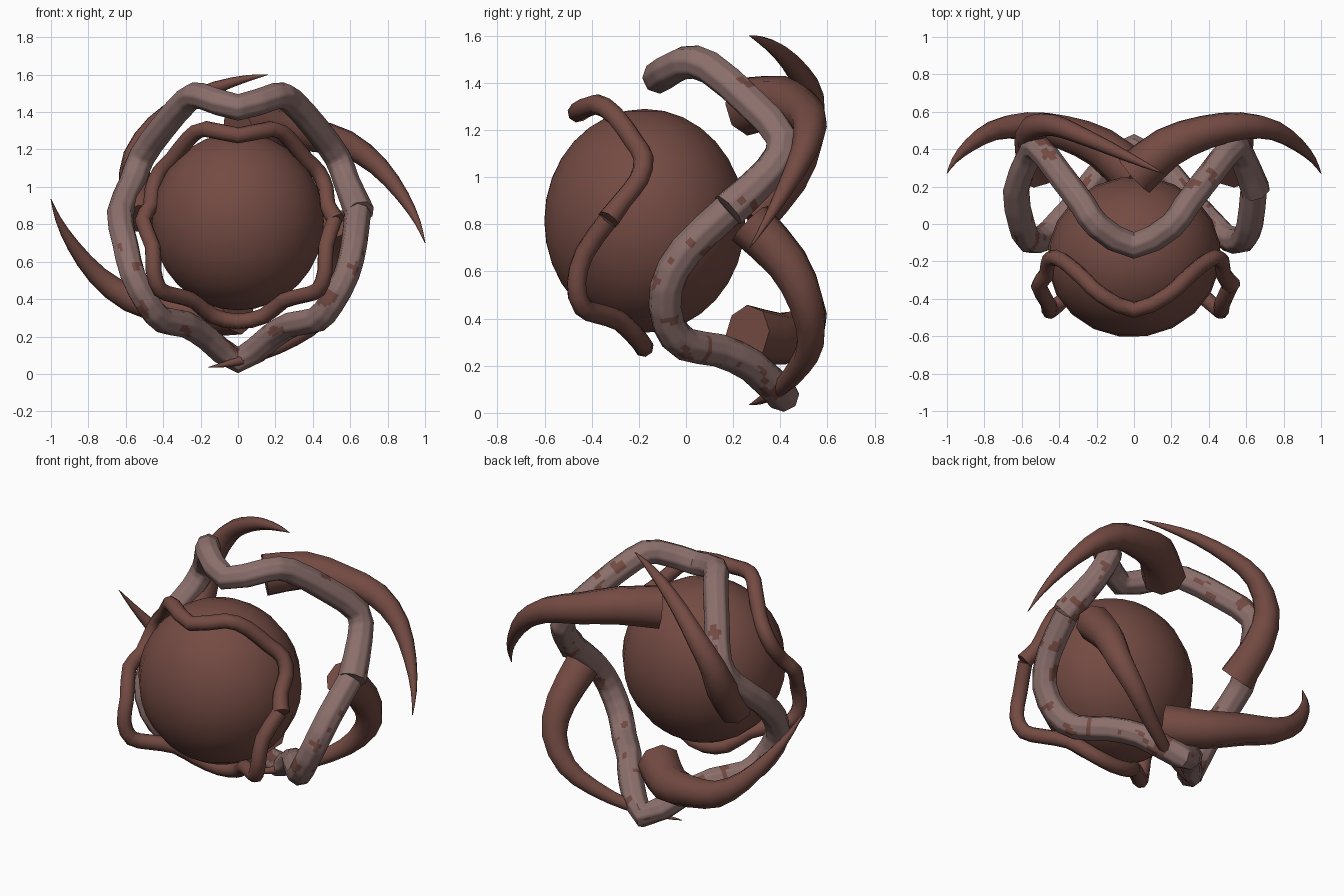
import bpy, bmesh, math
from mathutils import Vector, noise

cube = bpy.data.objects.get("Cube")
if cube:
    bpy.data.objects.remove(cube, do_unlink=True)


def material(name, rgb):
    m = bpy.data.materials.new(name)
    m.use_nodes = True
    m.diffuse_color = (*rgb, 1)
    bsdf = m.node_tree.nodes["Principled BSDF"]
    bsdf.inputs["Base Color"].default_value = (*rgb, 1)
    bsdf.inputs["Roughness"].default_value = 0.8
    return m


brown = material("red_brown", (0.175, 0.07, 0.056))
grey = material("grey_brown", (0.26, 0.16, 0.15))


def finish(obj, angle):
    bpy.ops.object.select_all(action="DESELECT")
    obj.select_set(True)
    bpy.context.view_layer.objects.active = obj
    bpy.ops.object.shade_smooth_by_angle(angle=math.radians(angle))


def smooth_path(path, radii, steps=2):
    """Catmull-Rom refinement of a path and its radii."""
    pts = [Vector((*p, r)) for p, r in zip(path, radii)]
    out = []
    for i in range(len(pts) - 1):
        b, c = pts[i], pts[i + 1]
        a = pts[i - 1] if i else b * 2 - c
        d = pts[i + 2] if i + 2 < len(pts) else c * 2 - b
        for k in range(steps):
            t = k / steps
            out.append((b * 2 + (c - a) * t + (a * 2 - b * 5 + c * 4 - d) * t * t
                        + (b * 3 - a - c * 3 + d) * t ** 3) / 2)
    out.append(pts[-1])
    return [p.xyz for p in out], [max(p.w, 0.002) for p in out]


def tube(name, path, radii, mats, sides=8, patches=False):
    """Sweep a polygon along a smoothed path with twist-free frames and capped ends."""
    path, radii = smooth_path(path, radii)
    bm = bmesh.new()
    rings, normal = [], Vector((0, 1, 0))
    for i, p in enumerate(path):
        tangent = (path[min(i + 1, len(path) - 1)] - path[max(i - 1, 0)]).normalized()
        normal = (normal - tangent * normal.dot(tangent)).normalized()
        side = tangent.cross(normal)
        angles = [math.tau * k / sides for k in range(sides)]
        rings.append([bm.verts.new(p + (normal * math.cos(a) + side * math.sin(a)) * radii[i])
                      for a in angles])
    for lo, hi in zip(rings, rings[1:]):
        for k in range(sides):
            n = (k + 1) % sides
            bm.faces.new((lo[k], lo[n], hi[n], hi[k]))
    bm.faces.new(rings[0][::-1])
    bm.faces.new(rings[-1])
    bmesh.ops.recalc_face_normals(bm, faces=bm.faces[:])
    if patches:
        # blotches of the darker colour on the lower and rear areas
        bmesh.ops.subdivide_edges(bm, edges=bm.edges[:], cuts=3, use_grid_fill=True)
        bm.normal_update()
        for f in bm.faces:
            c = f.calc_center_median()
            area = c.z < 0.75 or (c.y > 0.2 and f.normal.y > 0)
            f.material_index = int(area and noise.noise(c * 11) > 0.36)
    mesh = bpy.data.meshes.new(name)
    bm.to_mesh(mesh)
    bm.free()
    for m in mats:
        mesh.materials.append(m)
    obj = bpy.data.objects.new(name, mesh)
    bpy.context.collection.objects.link(obj)
    finish(obj, 50)
    return obj


def wavy_ring(name, half, seam, radius, mats, patches=False):
    """Mirror a half path into a loop that starts and ends at the seam."""
    left = [(-x * 0.97, y, z) for x, y, z in half[-2:0:-1]]
    loop = half + left
    path = loop[seam::-1] + loop[:seam - 1:-1]
    path[-1] = (path[-1][0] - 0.01, *path[-1][1:])
    radii = [radius] * len(path)
    radii[0] = radius * 1.15
    return tube(name, path, radii, mats, patches=patches)


# Central ball
bpy.ops.mesh.primitive_uv_sphere_add(segments=20, ring_count=16, radius=1,
                                     location=(0, -0.175, 0.815),
                                     rotation=(0, 0, math.pi / 20))
ball = bpy.context.object
ball.name = "central_ball"
ball.scale = (0.465, 0.43, 0.475)
ball.data.materials.append(brown)
finish(ball, 50)

# Wavy rings, given from top to bottom along one side
outer_half = [(0, -.115, 1.425), (.2, -.01, 1.485), (.28, .1, 1.465), (.42, .28, 1.31),
              (.53, .41, 1.16), (.58, .36, 1.03), (.65, .18, .86), (.62, 0, .69),
              (.58, -.085, .53), (.5, -.075, .38), (.42, .0, .29), (.29, .14, .265),
              (.18, .28, .2), (0, .41, .075)]
wavy_ring("outer_ring", outer_half, 6, 0.071, [grey, brown], patches=True)

inner_half = [(0, -.46, 1.275), (.18, -.38, 1.31), (.27, -.3, 1.26), (.36, -.22, 1.15),
              (.43, -.18, 1.08), (.47, -.2, .99), (.48, -.27, .9), (.525, -.33, .82),
              (.47, -.43, .68), (.465, -.465, .55), (.43, -.44, .45), (.35, -.37, .42),
              (.24, -.28, .39), (.14, -.2, .31), (0, -.18, .28)]
wavy_ring("inner_ring", inner_half, 7, 0.043, [brown])

# Four curved horns, in pairs turned half a revolution about the y axis
wide_path = [(0, .26, 1.3), (.18, .41, 1.32), (.38, .49, 1.28), (.58, .525, 1.23),
             (.75, .5, 1.11), (.88, .42, .95), (.96, .34, .81), (1, .27, .7)]
wide_radii = [.125, .11, .092, .075, .056, .036, .017, .002]
tall_path = [(-.52, .27, .83), (-.55, .43, 1.0), (-.54, .51, 1.17), (-.44, .53, 1.33),
             (-.3, .48, 1.44), (-.12, .4, 1.53), (.05, .32, 1.58), (.16, .27, 1.6)]
tall_radii = [.105, .09, .075, .06, .048, .035, .018, .002]


def half_turn(path):
    return [(-x, y, 1.635 - z) for x, y, z in path]


for name, path, radii in (("upper_horn", wide_path, wide_radii),
                          ("lower_horn", half_turn(wide_path), wide_radii),
                          ("right_horn", tall_path, tall_radii),
                          ("left_horn", half_turn(tall_path), tall_radii)):
    tube(name, path, radii, [brown])
